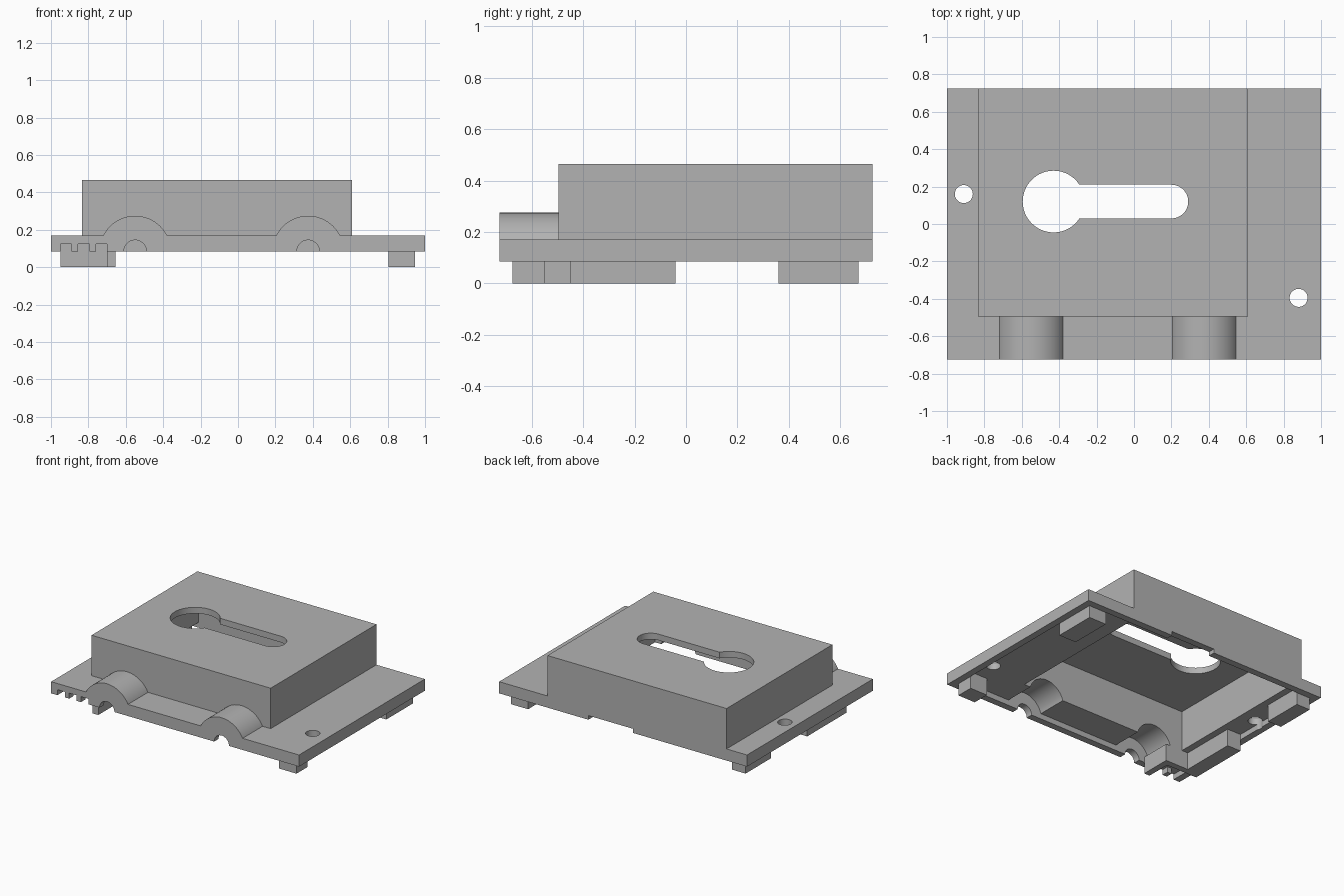
import bpy
import math

cube = bpy.data.objects.get("Cube")
if cube:
    bpy.data.objects.remove(cube, do_unlink=True)

grey = bpy.data.materials.new("plain_grey")
grey.use_nodes = True
tone = (0.45, 0.45, 0.45, 1)
grey.diffuse_color = tone
grey.node_tree.nodes["Principled BSDF"].inputs["Base Color"].default_value = tone

WALL = 0.045
RIM = 0.05
BOTTOM, UNDER, DECK, TOP = 0.085, 0.125, 0.17, 0.465
HUMPS = (-0.55, 0.375)


def box(name, x, y, z):
    """Box given as (min, max) pairs."""
    spans = (x, y, z)
    bpy.ops.mesh.primitive_cube_add(size=1, location=[sum(s) / 2 for s in spans])
    ob = bpy.context.object
    ob.name = name
    ob.scale = [s[1] - s[0] for s in spans]
    bpy.ops.object.transform_apply(location=True, rotation=False, scale=True)
    ob.data.materials.append(grey)
    return ob


def rod(name, radius, a, b, span, axis):
    """Cylinder along z at (x, y) = (a, b), or along y at (x, z) = (a, b)."""
    mid, length = sum(span) / 2, span[1] - span[0]
    place = (a, b, mid) if axis == "z" else (a, mid, b)
    turn = (0, 0, 0) if axis == "z" else (math.pi / 2, 0, 0)
    bpy.ops.mesh.primitive_cylinder_add(vertices=64, radius=radius, depth=length,
                                        location=place, rotation=turn)
    ob = bpy.context.object
    ob.name = name
    bpy.ops.object.transform_apply(location=True, rotation=True, scale=True)
    ob.data.materials.append(grey)
    return ob


def combine(target, tool, operation):
    """Apply a boolean and discard the tool."""
    tool.hide_render = True
    mod = target.modifiers.new("cut", "BOOLEAN")
    mod.operation = operation
    mod.solver = "EXACT"
    mod.object = tool
    bpy.context.view_layer.objects.active = target
    bpy.ops.object.modifier_apply(modifier=mod.name)
    bpy.data.objects.remove(tool, do_unlink=True)


# Outer body: base plate, raised housing and two cable humps
cover = box("cover", (-1, 1), (-0.725, 0.725), (BOTTOM, DECK))
combine(cover, box("housing", (-0.835, 0.61), (-0.495, 0.725), (BOTTOM, TOP)), "UNION")
for x in HUMPS:
    hump = rod("hump", 0.19, x, BOTTOM, (-0.725, -0.47), "y")
    combine(hump, box("trim", (-2, 2), (-2, 2), (-1, BOTTOM)), "DIFFERENCE")
    combine(cover, hump, "UNION")

# Hollow underside: shallow tray, deep housing cavity, cable tunnels
cutters = [
    box("tray", (-1 + RIM, 1 - RIM), (-0.675, 0.675), (-0.1, UNDER)),
    box("cavity", (-0.835 + WALL, 0.61 - WALL), (-0.45, 0.675), (-0.1, TOP - WALL)),
]
for x in HUMPS:
    cutters.append(rod("tunnel", 0.19 - WALL, x, BOTTOM, (-0.675, -0.43), "y"))
    cutters.append(rod("cable_hole", 0.06, x, BOTTOM, (-0.8, -0.6), "y"))

# Keyhole opening in the roof
cutters += [
    rod("key_circle", 0.165, -0.43, 0.12, (0.3, 0.6), "z"),
    box("key_slot", (-0.43, 0.2), (0.03, 0.21), (0.3, 0.6)),
    rod("key_end", 0.09, 0.2, 0.12, (0.3, 0.6), "z"),
]

# Screw holes, small front slots and rear notch
for x, y in ((-0.91, 0.16), (0.88, -0.395)):
    cutters.append(rod("screw_hole", 0.048, x, y, (0.0, 0.3), "z"))
for i in range(3):
    left = -0.95 + i * 0.095
    cutters.append(box("front_slot", (left, left + 0.06), (-0.8, -0.65), (0, UNDER)))
cutters.append(box("rear_notch", (-0.08, 0.28), (0.65, 0.8), (0, 0.115)))
for cutter in cutters:
    combine(cover, cutter, "DIFFERENCE")

bpy.ops.object.select_all(action="DESELECT")
cover.select_set(True)
bpy.context.view_layer.objects.active = cover
bpy.ops.object.shade_smooth_by_angle(angle=math.radians(25))

# Feet and ribs that hang below the tray
box("right_rear_foot", (0.805, 0.945), (0.36, 0.67), (0, UNDER))
box("right_front_foot", (0.805, 0.945), (-0.675, -0.55), (0, UNDER))
box("left_rear_rib", (-0.95, -0.84), (0.375, 0.67), (0, UNDER))
box("left_front_rib", (-0.95, -0.84), (-0.45, -0.04), (0, UNDER))
box("cross_rib", (-0.95, -0.70), (-0.495, -0.45), (0, UNDER))
box("front_rib", (-0.70, -0.655), (-0.675, -0.45), (0, UNDER))
